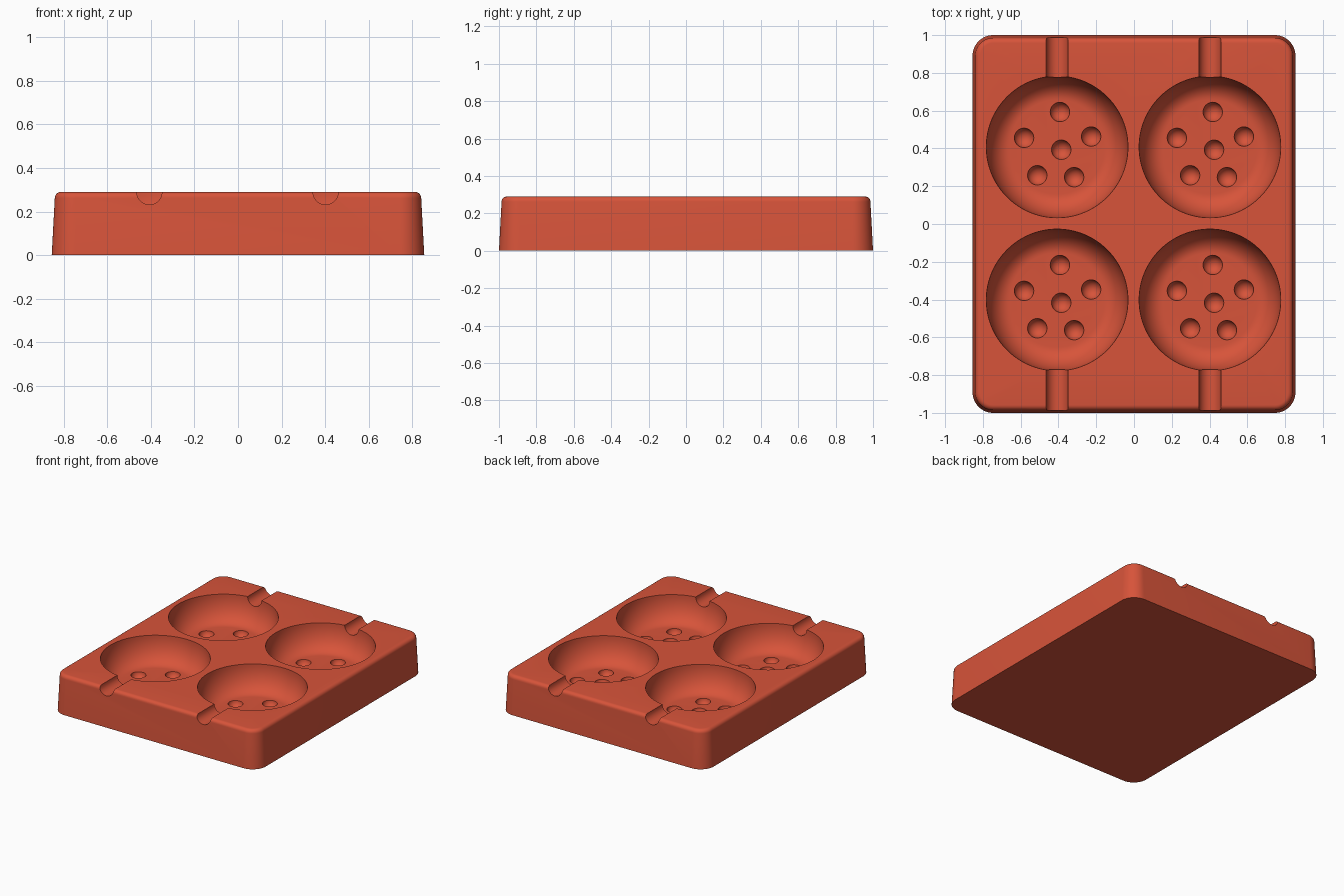
import bpy, bmesh, math
from mathutils import Matrix, Vector

cube = bpy.data.objects.get("Cube")
if cube:
    bpy.data.objects.remove(cube, do_unlink=True)

HEIGHT, FLOOR = 0.29, 0.10
HALF_X, HALF_Y, CORNER = 0.855, 1.0, 0.11
WELL_R, WELL_FLOOR_R = 0.375, 0.25
WELLS = [(x, y) for x in (-0.407, 0.402) for y in (-0.402, 0.408)]
DIMPLES = [(0.015, 0.185), (-0.175, 0.048), (0.18, 0.055),
           (0.022, -0.015), (-0.105, -0.15), (0.09, -0.16)]

silicone = bpy.data.materials.new("terracotta red silicone")
silicone.use_nodes = True
COLOR = (0.68, 0.088, 0.042, 1)
silicone.diffuse_color = COLOR
silicone.node_tree.nodes["Principled BSDF"].inputs["Base Color"].default_value = COLOR


def make_object(name, bm):
    bmesh.ops.recalc_face_normals(bm, faces=bm.faces)
    mesh = bpy.data.meshes.new(name)
    bm.to_mesh(mesh)
    bm.free()
    mesh.materials.append(silicone)
    obj = bpy.data.objects.new(name, mesh)
    bpy.context.collection.objects.link(obj)
    return obj


def loft(bm, rings):
    """Skin closed rings of points and cap both ends."""
    rows = [[bm.verts.new(p) for p in ring] for ring in rings]
    for a, b in zip(rows, rows[1:]):
        for i in range(len(a)):
            j = (i + 1) % len(a)
            bm.faces.new((a[i], a[j], b[j], b[i]))
    bm.faces.new(rows[0])
    bm.faces.new(rows[-1])


def rounded_rectangle(inset, z, steps=12):
    ring = []
    for quarter, (sx, sy) in enumerate([(1, 1), (-1, 1), (-1, -1), (1, -1)]):
        for s in range(steps + 1):
            a = (quarter + s / steps) * math.pi / 2
            r = CORNER - inset
            ring.append((sx * (HALF_X - CORNER) + r * math.cos(a),
                         sy * (HALF_Y - CORNER) + r * math.sin(a), z))
    return ring


def circle(cx, cy, r, z, sides=96):
    return [(cx + r * math.cos(2 * math.pi * i / sides),
             cy + r * math.sin(2 * math.pi * i / sides), z) for i in range(sides)]


# Tapered block with a rounded top edge
bm = bmesh.new()
rings = [rounded_rectangle(0, 0)]
EDGE = 0.028
for s in range(7):
    a = s / 6 * math.pi / 2
    rings.append(rounded_rectangle(0.014 + EDGE * (1 - math.cos(a)),
                                   HEIGHT - EDGE * (1 - math.sin(a))))
loft(bm, rings)
tray = make_object("mould_tray", bm)

# Round wells with curved walls and flat floors
bm = bmesh.new()
for x, y in WELLS:
    rings = [circle(x, y, WELL_R, HEIGHT + 0.1)]
    for s in range(15):
        a = s / 14 * math.pi / 2
        rings.append(circle(x, y, WELL_FLOOR_R + (WELL_R - WELL_FLOOR_R) * math.cos(a),
                            HEIGHT - (HEIGHT - FLOOR) * math.sin(a)))
    loft(bm, rings)
well_cutter = make_object("well_cutter", bm)

# Stick channels from each well to the nearest end
bm = bmesh.new()
R = 0.058
for x, y in WELLS:
    side = math.copysign(1, y)
    section = [(x - R, HEIGHT + 0.1)]
    section += [(x - R * math.cos(a), HEIGHT - R * math.sin(a))
                for a in (math.pi * i / 24 for i in range(25))]
    section += [(x + R, HEIGHT + 0.1)]
    loft(bm, [[(px, side * py, pz) for px, pz in section] for py in (0.7, 1.1)])
channel_cutter = make_object("channel_cutter", bm)

# Small round dimples in the well floors
bm = bmesh.new()
for x, y in WELLS:
    for dx, dy in DIMPLES:
        bmesh.ops.create_uvsphere(bm, u_segments=32, v_segments=18, radius=0.052,
                                  matrix=Matrix.Translation(Vector((x + dx, y + dy, FLOOR + 0.004))))
dimple_cutter = make_object("dimple_cutter", bm)

# Carve the tray, then remove the cutters
bpy.ops.object.select_all(action="DESELECT")
bpy.context.view_layer.objects.active = tray
tray.select_set(True)
for cutter in (well_cutter, channel_cutter, dimple_cutter):
    cutter.hide_render = True
    mod = tray.modifiers.new(cutter.name, "BOOLEAN")
    mod.operation = "DIFFERENCE"
    mod.solver = "EXACT"
    mod.object = cutter
    bpy.ops.object.modifier_apply(modifier=mod.name)
    bpy.data.objects.remove(cutter, do_unlink=True)

bpy.ops.object.shade_smooth_by_angle(angle=math.radians(30))
